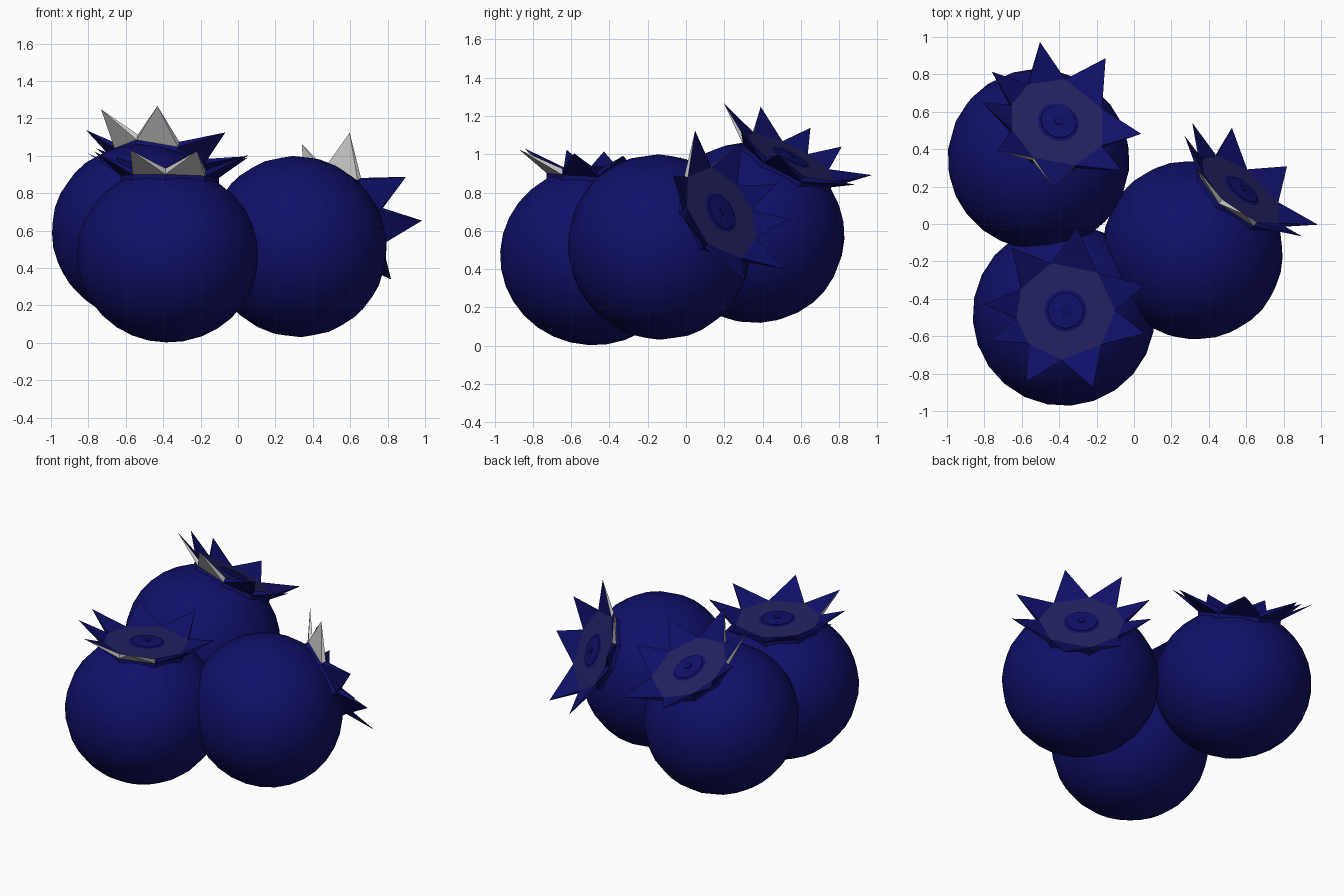
import bpy, bmesh, math
from mathutils import Vector, Matrix

if "Cube" in bpy.data.objects:
    bpy.data.objects.remove(bpy.data.objects["Cube"])


def material(name, rgb):
    m = bpy.data.materials.new(name)
    m.diffuse_color = (*rgb, 1)
    m.use_nodes = True
    m.node_tree.nodes["Principled BSDF"].inputs["Base Color"].default_value = m.diffuse_color
    return m


BLUE = material("berry_blue", (0.005, 0.005, 0.14))
PALE = material("crown_blue", (0.016, 0.016, 0.12))

# Sepal directions round the crown, measured from the first grey-backed sepal
ANGLES = [153, 88, 54, 0, -48, -87, -113, -158]
GREY_BACKED = (3, 4)
TIP_R, TIP_H = 0.44, 0.54
RIM_R, RIM_LOW, RIM_TOP = 0.265, 0.42, 0.452


def polar(deg, r, h):
    a = math.radians(deg)
    return Vector((r * math.cos(a), r * math.sin(a), h))


def make(name, bm, frame, mat=None, smooth=False):
    bmesh.ops.remove_doubles(bm, verts=bm.verts[:], dist=1e-5)
    bmesh.ops.recalc_face_normals(bm, faces=bm.faces[:])
    me = bpy.data.meshes.new(name)
    bm.to_mesh(me)
    bm.free()
    if mat:
        me.materials.append(mat)
    for p in me.polygons:
        p.use_smooth = smooth
    ob = bpy.data.objects.new(name, me)
    ob.matrix_world = frame
    bpy.context.collection.objects.link(ob)
    return ob


def face(bm, pts):
    bm.faces.new([bm.verts.new(p) for p in pts])


def berry(label, centre, axis, first_tip):
    # Local frame: z along the crown axis, x towards the first grey sepal
    c = Vector(centre)
    z = Vector(axis).normalized()
    t = Vector(first_tip) - c
    x = (t - z * t.dot(z)).normalized()
    y = z.cross(x)
    frame = Matrix.Translation(c) @ Matrix((x, y, z)).transposed().to_4x4()

    # Body, slightly flattened along its axis
    bm = bmesh.new()
    bmesh.ops.create_uvsphere(bm, u_segments=24, v_segments=16, radius=0.488)
    bmesh.ops.scale(bm, vec=(1, 1, 0.955), verts=bm.verts[:])
    make(label + "_body", bm, frame, BLUE, True)

    # Rim corners lie midway between neighbouring sepals
    n = len(ANGLES)
    nxt = [ANGLES[(i + 1) % n] - (360 if i == n - 1 else 0) for i in range(n)]
    valleys = [(a + b) / 2 for a, b in zip(ANGLES, nxt)]

    # Neck and pointed sepals
    neck, blue, grey = bmesh.new(), bmesh.new(), bmesh.new()
    for i, a in enumerate(ANGLES):
        left, right = valleys[i - 1], valleys[i]
        tip = polar(a, TIP_R, TIP_H)
        low_l, low_r = polar(left, RIM_R, RIM_LOW), polar(right, RIM_R, RIM_LOW)
        top_l, top_r = polar(left, RIM_R, RIM_TOP), polar(right, RIM_R, RIM_TOP)
        face(neck, [polar(left, RIM_R, 0.34), polar(right, RIM_R, 0.34), low_r, low_l])
        face(blue, [top_l, top_r, tip])
        back = grey if i in GREY_BACKED else blue
        face(back, [low_l, low_r, tip])
        face(back, [low_l, top_l, tip])
        face(back, [low_r, top_r, tip])
    make(label + "_neck", neck, frame, BLUE)
    make(label + "_sepals", blue, frame, BLUE)
    make(label + "_grey_sepal_backs", grey, frame)

    # Flat crown disc
    bm = bmesh.new()
    face(bm, [polar(v, RIM_R, RIM_TOP) for v in reversed(valleys)])
    make(label + "_crown_disc", bm, frame, PALE)

    # Low round scar with a small nub in the middle
    for part, r, h in (("scar", 0.1, 0.008), ("nub", 0.022, 0.02)):
        bm = bmesh.new()
        bmesh.ops.create_cone(bm, cap_ends=True, segments=20, radius1=r,
                              radius2=r * 0.95, depth=h,
                              matrix=Matrix.Translation((0, 0, RIM_TOP + h / 2)))
        make(label + "_" + part, bm, frame, BLUE)


# Three berries: centre, crown axis, tip of the first grey-backed sepal
berry("front_berry", (-0.375, -0.485, 0.468), (0.02, 0.05, 1), (-0.22, -0.87, 1.02))
berry("right_berry", (0.315, -0.14, 0.515), (0.58, 0.71, 0.40), (0.60, 0.05, 1.13))
berry("back_berry", (-0.51, 0.345, 0.59), (0.23, 0.44, 0.865), (-0.43, 0.20, 1.27))
